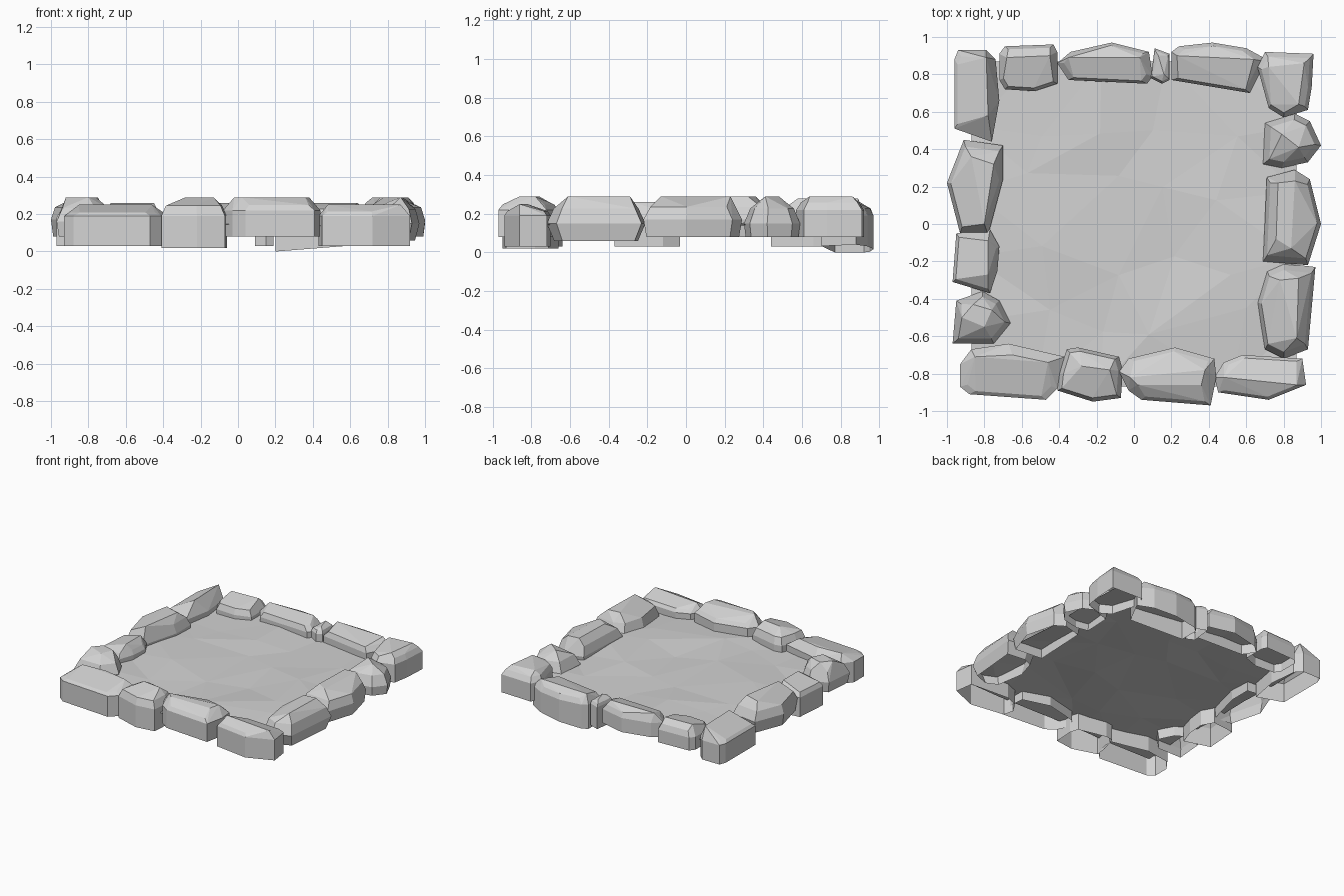
import bpy
import bmesh
import random
from mathutils import Vector

random.seed(4)
cube = bpy.data.objects.get("Cube")
if cube:
    bpy.data.objects.remove(cube)


def make_material(name, level):
    material = bpy.data.materials.new(name)
    material.use_nodes = True
    colour = (level, level, level, 1)
    material.diffuse_color = colour
    material.node_tree.nodes["Principled BSDF"].inputs["Base Color"].default_value = colour
    return material


stone_grey = make_material("stone grey", 0.65)


def finish(name, bm):
    """Turn a bmesh into a flat-shaded object in the scene."""
    mesh = bpy.data.meshes.new(name)
    bm.to_mesh(mesh)
    bm.free()
    mesh.materials.append(stone_grey)
    obj = bpy.data.objects.new(name, mesh)
    bpy.context.collection.objects.link(obj)


def stone(name, outline, ridge, base, shoulder, top, foot=1.0, brow=0.86, lift=0.55, rise=0):
    """Hewn shell, open below: foot, shoulder and brow rings under a ridge (in hundredths)."""
    points = [Vector(p) for p in outline]
    low = Vector((min(p.x for p in points), min(p.y for p in points)))
    high = Vector((max(p.x for p in points), max(p.y for p in points)))
    centre = (low + high) / 2
    bm = bmesh.new()

    def add(point, height):
        bm.verts.new((point[0] / 100, point[1] / 100, height / 100))

    for p in points:
        arm = p - centre
        add(centre + arm * foot, base + rise * (p.x - low.x) / (high.x - low.x))
        add(p, shoulder)
        add(centre + arm * brow, shoulder + (top - shoulder) * lift)
    for p in ridge:
        add(p, top)
    bmesh.ops.convex_hull(bm, input=bm.verts)
    loose = [v for v in bm.verts if not v.link_faces]
    bmesh.ops.delete(bm, geom=loose, context='VERTS')
    bmesh.ops.recalc_face_normals(bm, faces=bm.faces)
    underside = [f for f in bm.faces if f.normal.z < -0.98]
    bmesh.ops.delete(bm, geom=underside, context='FACES')
    bmesh.ops.dissolve_limit(bm, angle_limit=0.06, verts=bm.verts, edges=bm.edges)
    finish(name, bm)


# Front row, from right to left
stone("front_stone_long",
      [(-93, -75), (-87, -67), (-67, -64), (-37, -71), (-41, -88), (-47, -94), (-88, -91), (-93, -87)],
      ridge=[(-85, -71), (-65, -70), (-46, -74)], base=3, shoulder=19, top=25, lift=0.3)
stone("front_stone_short",
      [(-36, -67), (-30, -66), (-8, -71), (-6, -78), (-7, -93), (-22, -95), (-41, -89), (-40, -80)],
      ridge=[(-28, -76), (-13, -78)], base=2, shoulder=19, top=29)
stone("front_stone_raised",
      [(-8, -79), (-3, -72), (22, -66), (43, -72), (44, -82), (41, -97), (4, -94), (-3, -89)],
      ridge=[(-2, -82), (2, -86), (36, -86), (38, -78)], base=8, shoulder=22, top=29, lift=0.4)
stone("front_stone_corner",
      [(43, -82), (48, -74), (58, -70), (90, -72), (92, -86), (72, -94), (45, -90)],
      ridge=[(48, -82), (87, -86)], base=3, shoulder=19, top=25, lift=0.4)

# Right side of the frame (-x), from front to back
stone("right_stone_small",
      [(-95, -41), (-81, -36), (-72, -41), (-66, -53), (-75, -64), (-97, -64)],
      ridge=[(-92, -50), (-86, -43), (-76, -46), (-80, -55)],
      base=8, shoulder=16, top=29, foot=0.92, brow=0.8)
stone("right_stone_square",
      [(-95, -5), (-77, -3), (-72, -12), (-73, -25), (-77, -37), (-97, -31)],
      ridge=[(-78, -9), (-78, -27)], base=3, shoulder=18, top=26, lift=0.4)
stone("right_stone_long",
      [(-91, 45), (-70, 42), (-70, 24), (-78, -6), (-93, -5), (-100, 22)],
      ridge=[(-87, 36), (-75, 32), (-80, 0)], base=8, shoulder=17, top=29, foot=0.92)
stone("right_stone_corner",
      [(-96, 88), (-94, 93), (-79, 93), (-74, 88), (-72, 66), (-76, 44), (-96, 51)],
      ridge=[(-79, 89), (-78, 58)], base=3, shoulder=18, top=28, lift=0.2)

# Back row, from right to left
stone("back_stone_square",
      [(-72, 91), (-69, 95), (-43, 96), (-41, 92), (-41, 75), (-53, 71), (-69, 72), (-72, 77)],
      ridge=[(-68, 89), (-45, 90)], base=8, shoulder=18, top=26)
stone("back_stone_long",
      [(-41, 86), (-34, 92), (-12, 97), (8, 92), (10, 79), (7, 75), (-35, 77)],
      ridge=[(-35, 89), (3, 89)], base=8, shoulder=19, top=26)
stone("back_stone_wedge",
      [(11, 94), (19, 91), (19, 77), (15, 75), (9, 78)],
      ridge=[(13, 90), (16, 80)], base=3, shoulder=20, top=24)
stone("back_stone_low",
      [(20, 92), (24, 95), (42, 97), (60, 94), (71, 88), (62, 70), (20, 77)],
      ridge=[(23, 90), (64, 88)], base=0, shoulder=19, top=26, rise=4)

# Left side of the frame (+x), from back to front
stone("left_stone_corner",
      [(66, 84), (70, 92), (96, 91), (95, 73), (93, 61), (80, 57), (72, 62)],
      ridge=[(72, 84), (91, 86), (88, 64)], base=8, shoulder=22, top=29)
stone("left_stone_small",
      [(70, 54), (86, 59), (94, 55), (100, 42), (93, 33), (79, 30), (69, 32)],
      ridge=[(79, 48), (88, 41)], base=8, shoulder=15, top=29, foot=0.94, brow=0.78)
stone("left_stone_long",
      [(71, 25), (86, 29), (94, 24), (100, 0), (93, -22), (69, -20)],
      ridge=[(77, 22), (86, 23), (84, -13), (76, -8)], base=8, shoulder=17, top=29, foot=0.94)
stone("left_stone_front",
      [(71, -25), (80, -21), (97, -23), (93, -67), (80, -72), (70, -67), (66, -42)],
      ridge=[(78, -30), (88, -29), (87, -61)], base=6, shoulder=15, top=29, foot=0.85)

# Uneven floor sheet, running under the stones
bm = bmesh.new()
bmesh.ops.create_grid(bm, x_segments=5, y_segments=5, size=0.87)
for v in bm.verts:
    if not v.is_boundary:
        v.co.x += random.uniform(-0.12, 0.12)
        v.co.y += random.uniform(-0.12, 0.12)
    v.co.z = 0.15 + random.uniform(-0.015, 0.015)
bmesh.ops.triangulate(bm, faces=bm.faces)
finish("floor", bm)
